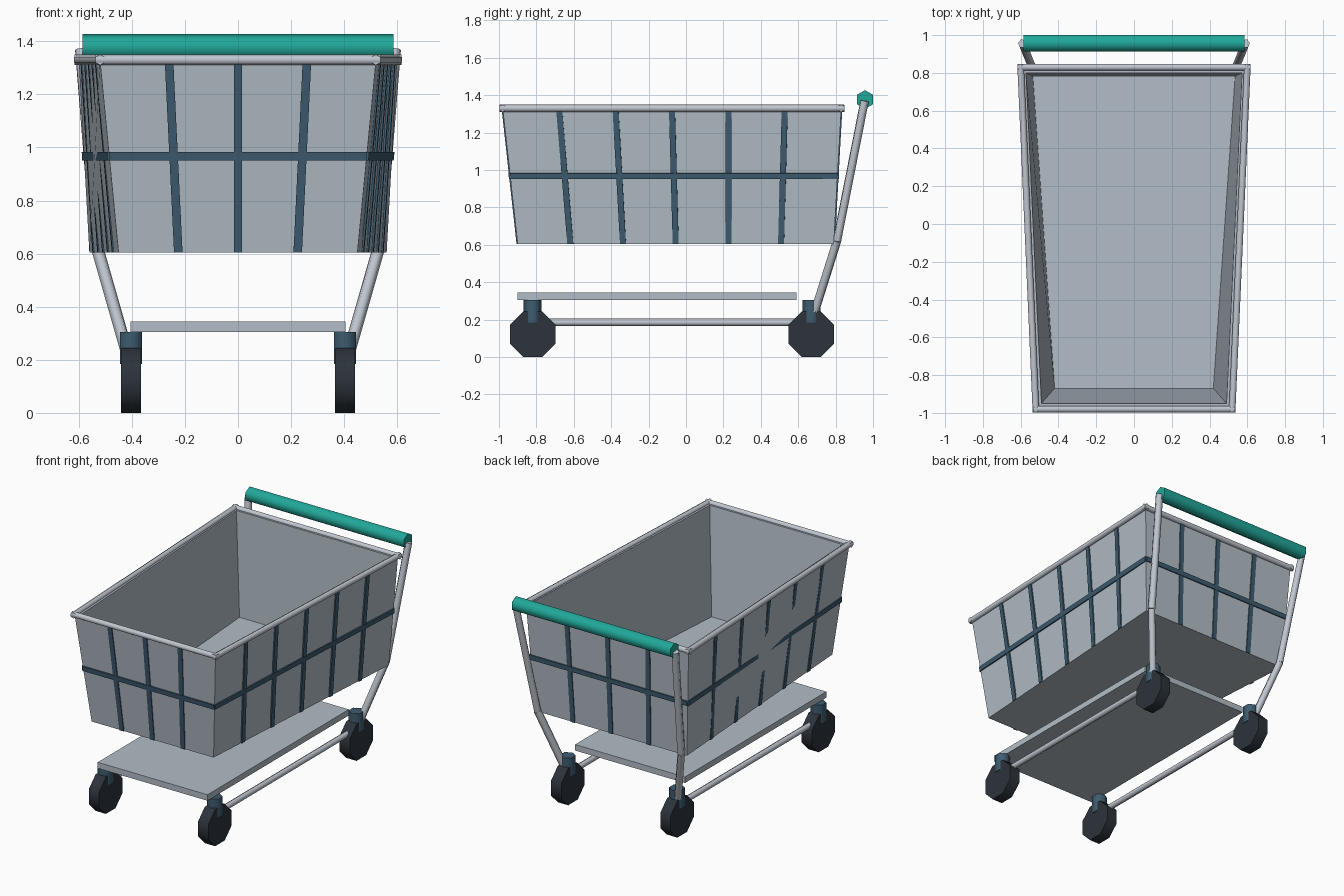
import bpy, bmesh, math
from mathutils import Vector, Matrix

cube = bpy.data.objects.get("Cube")
if cube:
    bpy.data.objects.remove(cube, do_unlink=True)


def material(name, rgb):
    m = bpy.data.materials.new(name)
    m.use_nodes = True
    m.diffuse_color = (*rgb, 1)
    node = next(n for n in m.node_tree.nodes if n.type == 'BSDF_PRINCIPLED')
    node.inputs["Base Color"].default_value = (*rgb, 1)
    return m


PANEL = material("panel grey", (0.45, 0.51, 0.57))
STEEL = material("steel", (0.53, 0.57, 0.63))
BLUE = material("slate blue", (0.047, 0.107, 0.16))
TEAL = material("teal", (0.015, 0.39, 0.32))
RUBBER = material("dark rubber", (0.025, 0.033, 0.043))


def finish(name, bm, mat, smooth=False):
    bmesh.ops.recalc_face_normals(bm, faces=bm.faces)
    mesh = bpy.data.meshes.new(name)
    bm.to_mesh(mesh)
    bm.free()
    mesh.materials.append(mat)
    obj = bpy.data.objects.new(name, mesh)
    bpy.context.collection.objects.link(obj)
    if smooth:
        bpy.ops.object.select_all(action='DESELECT')
        obj.select_set(True)
        bpy.context.view_layer.objects.active = obj
        bpy.ops.object.shade_smooth_by_angle(angle=math.radians(65))
    return obj


def tube(name, points, radius, mat, sides=6, spin=0.0):
    """Straight round sections through the given points."""
    bm = bmesh.new()
    for a, b in zip(points, points[1:]):
        a, b = Vector(a), Vector(b)
        d = b - a
        mtx = (Matrix.Translation((a + b) / 2)
               @ d.to_track_quat('Z', 'Y').to_matrix().to_4x4()
               @ Matrix.Rotation(spin, 4, 'Z'))
        bmesh.ops.create_cone(bm, cap_ends=True, segments=sides, radius1=radius,
                              radius2=radius, depth=d.length, matrix=mtx)
    return finish(name, bm, mat, True)


def add_plate(bm, a, b, normal, width, proud):
    """Thin strip lying on a wall between two points."""
    d = b - a
    across = d.cross(normal).normalized()
    mtx = Matrix((d, across * width, normal * 0.009)).transposed().to_4x4()
    mtx.translation = (a + b) / 2 + normal * (proud - 0.0045)
    bmesh.ops.create_cube(bm, size=1, matrix=mtx)


def ring(front_x, front_y, back_x, back_y, z):
    return [Vector(p) for p in ((-front_x, front_y, z), (front_x, front_y, z),
                                (back_x, back_y, z), (-back_x, back_y, z))]


# Basket: tapered open shell with thick walls
low = ring(0.45, -0.90, 0.56, 0.79, 0.605)
top = ring(0.52, -0.98, 0.60, 0.83, 1.33)
inner_top = ring(0.49, -0.95, 0.572, 0.80, 1.33)
inner_low = ring(0.42, -0.87, 0.535, 0.78, 0.635)
bm = bmesh.new()
loops = [[bm.verts.new(p) for p in r] for r in (low, top, inner_top, inner_low)]
for r, s in zip(loops, loops[1:]):
    for i in range(4):
        j = (i + 1) % 4
        bm.faces.new((r[i], r[j], s[j], s[i]))
bm.faces.new(loops[0])
bm.faces.new(loops[-1])
finish("basket", bm, PANEL)

# Basket bands: upright strips and one level strip on every wall
bm = bmesh.new()
for i, parts in enumerate((4, 6, 4, 6)):
    j = (i + 1) % 4
    normal = (low[j] - low[i]).cross(top[i] - low[i]).normalized()
    for k in range(1, parts):
        add_plate(bm, low[i].lerp(low[j], k / parts),
                  top[i].lerp(top[j], k / parts), normal, 0.032, 0.006)
    add_plate(bm, low[i].lerp(top[i], 0.5), low[j].lerp(top[j], 0.5),
              normal, 0.032, 0.008)
finish("basket_bands", bm, BLUE)

# Rim tubes
for i, side in enumerate(("front", "left", "back", "right")):
    a, b = top[i], top[(i + 1) % 4]
    ext = (b - a).normalized() * 0.016
    tube(side + "_rim", (a - ext, b + ext), 0.02, STEEL)

# Push handle
tube("handle", ((-0.585, 0.957, 1.377), (0.585, 0.957, 1.377)), 0.05, TEAL)

# Lower tray
bm = bmesh.new()
bmesh.ops.create_cube(bm, size=1, matrix=Matrix.Translation((0, -0.155, 0.325))
                      @ Matrix.Diagonal((0.81, 1.49, 0.04, 1)))
finish("lower_tray", bm, PANEL)

# Uprights, rails, forks and wheels on both sides
for s, side in ((1, "left"), (-1, "right")):
    tube(side + "_upright", ((s * 0.41, 0.675, 0.2), (s * 0.53, 0.807, 0.62),
                             (s * 0.59, 0.955, 1.37)), 0.024, STEEL)
    tube(side + "_rail", ((s * 0.4, -0.82, 0.185), (s * 0.4, 0.67, 0.185)),
         0.02, STEEL)
    for y, end in ((-0.82, "front"), (0.67, "back")):
        tube(f"{end}_{side}_fork", ((s * 0.403, y, 0.185), (s * 0.403, y, 0.305)),
             0.048, BLUE)
        tube(f"{end}_{side}_wheel", ((s * 0.403 - 0.038, y, 0.122),
                                     (s * 0.403 + 0.038, y, 0.122)),
             0.132, RUBBER, 8, math.pi / 8)
